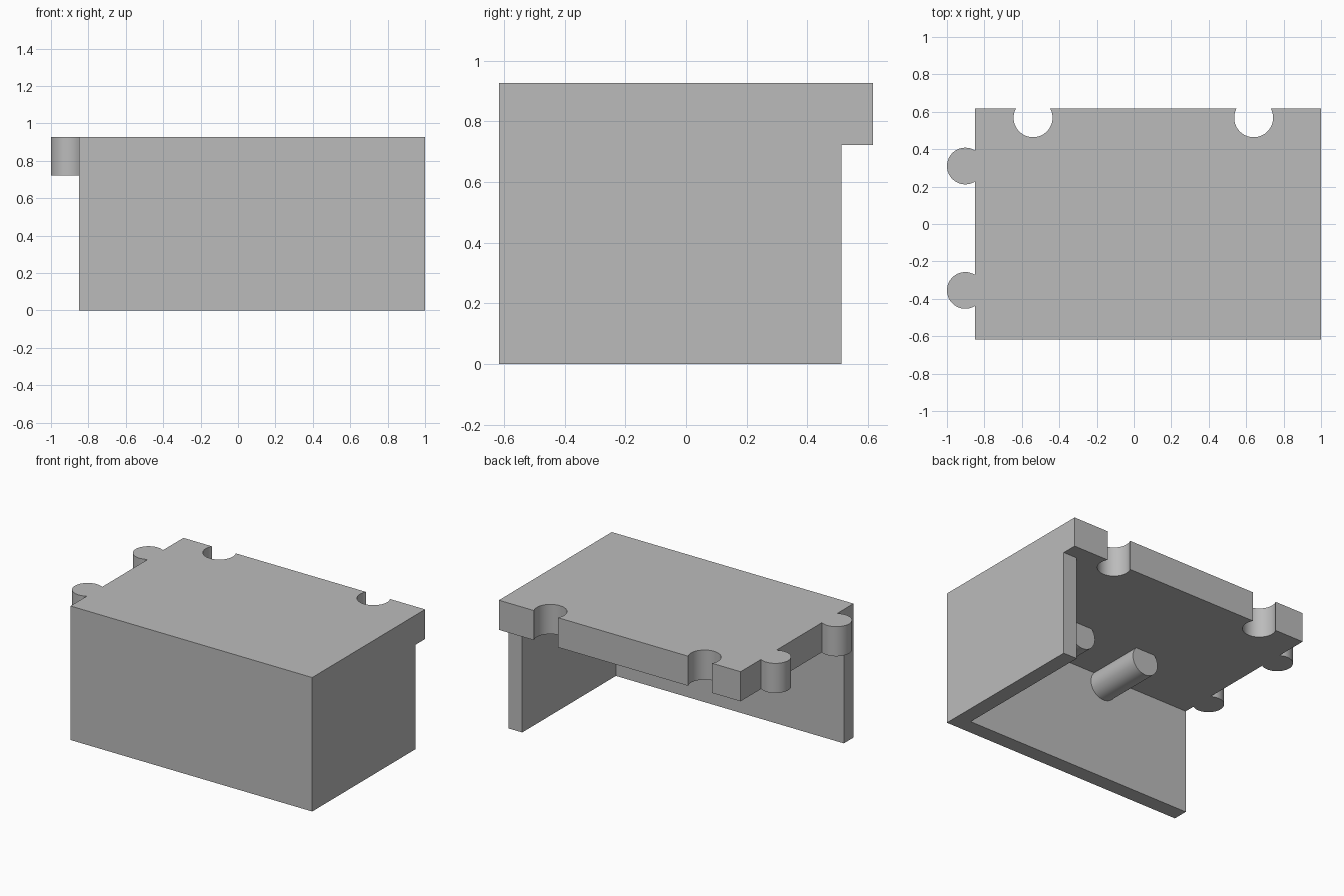
import bpy, bmesh, math
from mathutils import Matrix

cube = bpy.data.objects.get("Cube")
if cube:
    bpy.data.objects.remove(cube, do_unlink=True)

LEFT, RIGHT, HALF_Y = -0.85, 1.0, 0.617
TOP, SLAB_BOTTOM = 0.927, 0.722
WALL, WALL_BACK = 0.105, 0.512

grey = bpy.data.materials.new("plain_grey")
grey.use_nodes = True
colour = (0.5, 0.5, 0.5, 1)
grey.diffuse_color = colour
grey.node_tree.nodes["Principled BSDF"].inputs["Base Color"].default_value = colour


def finish(bm, name):
    bmesh.ops.recalc_face_normals(bm, faces=bm.faces)
    mesh = bpy.data.meshes.new(name)
    bm.to_mesh(mesh)
    bm.free()
    mesh.materials.append(grey)
    obj = bpy.data.objects.new(name, mesh)
    bpy.context.collection.objects.link(obj)
    bpy.ops.object.select_all(action="DESELECT")
    obj.select_set(True)
    bpy.context.view_layer.objects.active = obj
    bpy.ops.object.shade_smooth_by_angle(angle=math.radians(30))
    return obj


def extrude_outline(name, outline, z0, z1):
    bm = bmesh.new()
    face = bm.faces.new([bm.verts.new((x, y, z0)) for x, y in outline])
    result = bmesh.ops.extrude_face_region(bm, geom=[face], use_keep_orig=True)
    verts = [v for v in result["geom"] if isinstance(v, bmesh.types.BMVert)]
    bmesh.ops.translate(bm, verts=verts, vec=(0, 0, z1 - z0))
    return finish(bm, name)


def arc(cx, cy, r, start, end, steps=40):
    angles = [start + (end - start) * i / steps for i in range(steps + 1)]
    return [(cx + r * math.cos(a), cy + r * math.sin(a)) for a in angles]


# Top slab: sockets along the back edge, round tabs along the open side
def socket(x):
    y, r = 0.568, 0.104
    a = math.asin((HALF_Y - y) / r)
    return arc(x, y, r, a, -math.pi - a)


def tab(y):
    x, r = -0.902, 0.098
    a = math.acos((LEFT - x) / r)
    return arc(x, y, r, a, 2 * math.pi - a)


outline = [(LEFT, -HALF_Y), (RIGHT, -HALF_Y), (RIGHT, HALF_Y)]
outline += socket(0.64) + socket(-0.54)
outline += [(LEFT, HALF_Y)] + tab(0.31) + tab(-0.355)
extrude_outline("top_slab", outline, SLAB_BOTTOM, TOP)

# L-shaped front and side walls
walls = [(LEFT, -HALF_Y), (RIGHT, -HALF_Y), (RIGHT, WALL_BACK),
         (RIGHT - WALL, WALL_BACK), (RIGHT - WALL, WALL - HALF_Y),
         (LEFT, WALL - HALF_Y)]
extrude_outline("front_and_side_walls", walls, 0, SLAB_BOTTOM)

# Pins on the inside of the front wall, tucked under the slab
for name, x in (("right_pin", -0.18), ("left_pin", 0.33)):
    y0, y1 = -HALF_Y + WALL / 2, -0.105
    bm = bmesh.new()
    place = Matrix.Translation((x, (y0 + y1) / 2, 0.655)) @ Matrix.Rotation(math.pi / 2, 4, "X")
    bmesh.ops.create_cone(bm, cap_ends=True, segments=48, radius1=0.1,
                          radius2=0.1, depth=y1 - y0, matrix=place)
    finish(bm, name)
